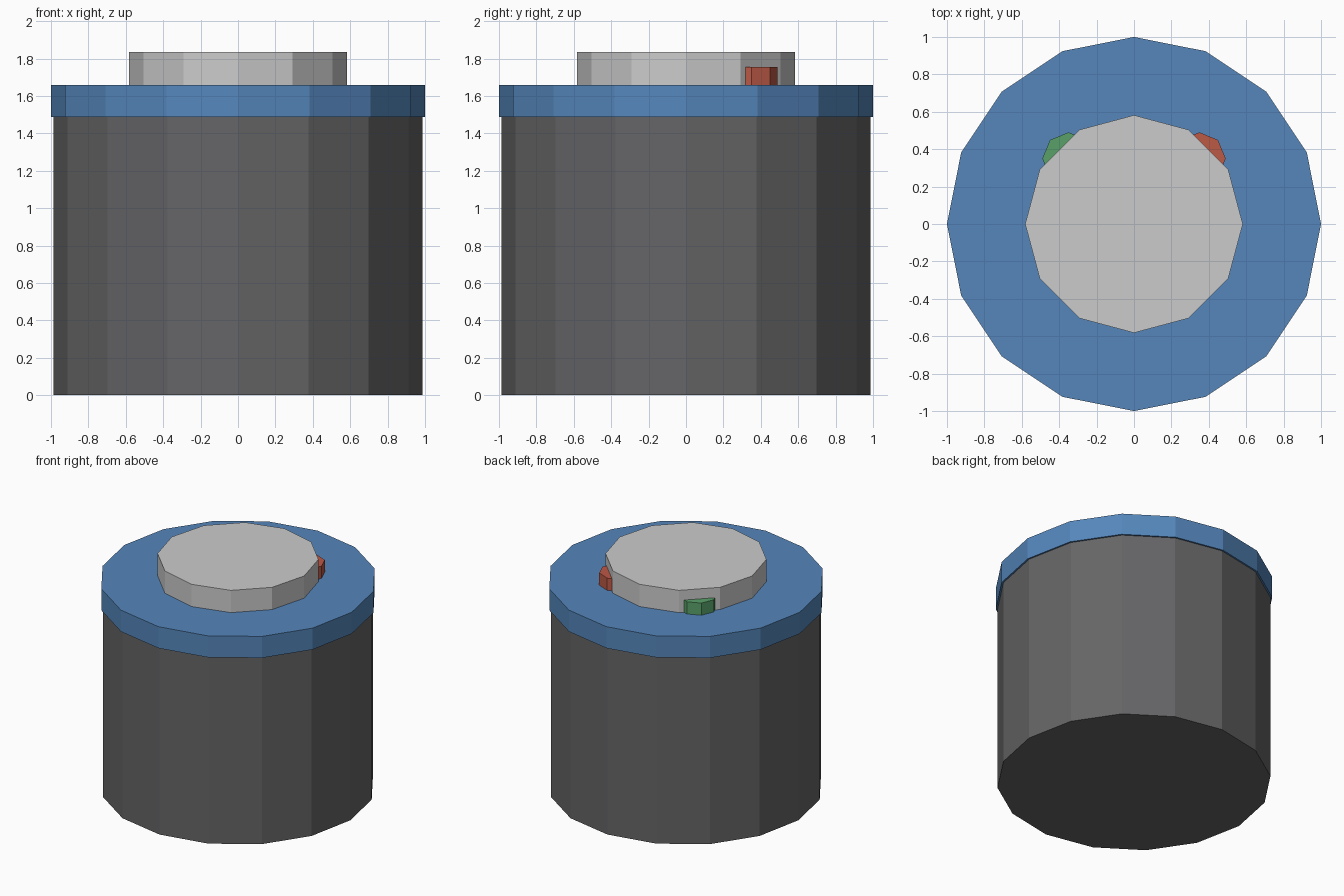
import bpy

if "Cube" in bpy.data.objects:
    bpy.data.objects.remove(bpy.data.objects["Cube"])


def prism(name, sides, radius, z0, z1, x=0.0, y=0.0, color=None):
    """Upright flat-shaded prism with a vertex on the +x axis side."""
    bpy.ops.mesh.primitive_cylinder_add(
        vertices=sides, radius=radius, depth=z1 - z0,
        location=(x, y, (z0 + z1) / 2))
    ob = bpy.context.object
    ob.name = name
    if color:
        mat = bpy.data.materials.new(name + "_colour")
        mat.diffuse_color = color
        mat.use_nodes = True
        mat.node_tree.nodes["Principled BSDF"].inputs["Base Color"].default_value = mat.diffuse_color
        ob.data.materials.append(mat)
    return ob


# Main body and the slightly wider coloured band on top
body = prism("body", 16, 0.987, 0.0, 1.487)
dark = bpy.data.materials.new("body_colour")
dark.diffuse_color = (0.13, 0.13, 0.135, 1)
dark.use_nodes = True
dark.node_tree.nodes["Principled BSDF"].inputs["Base Color"].default_value = dark.diffuse_color
body.data.materials.append(dark)
prism("top_band", 16, 1.0, 1.487, 1.658, color=(0.09, 0.24, 0.5, 1))

# Raised central cap
prism("cap", 12, 0.582, 1.658, 1.835)

# Two small terminals peeking out from behind the cap
for name, side, color in (("red_terminal", 1, (0.5, 0.1, 0.06, 1)),
                          ("green_terminal", -1, (0.1, 0.35, 0.14, 1))):
    prism(name, 8, 0.14, 1.658, 1.755, x=0.35 * side, y=0.35, color=color)
